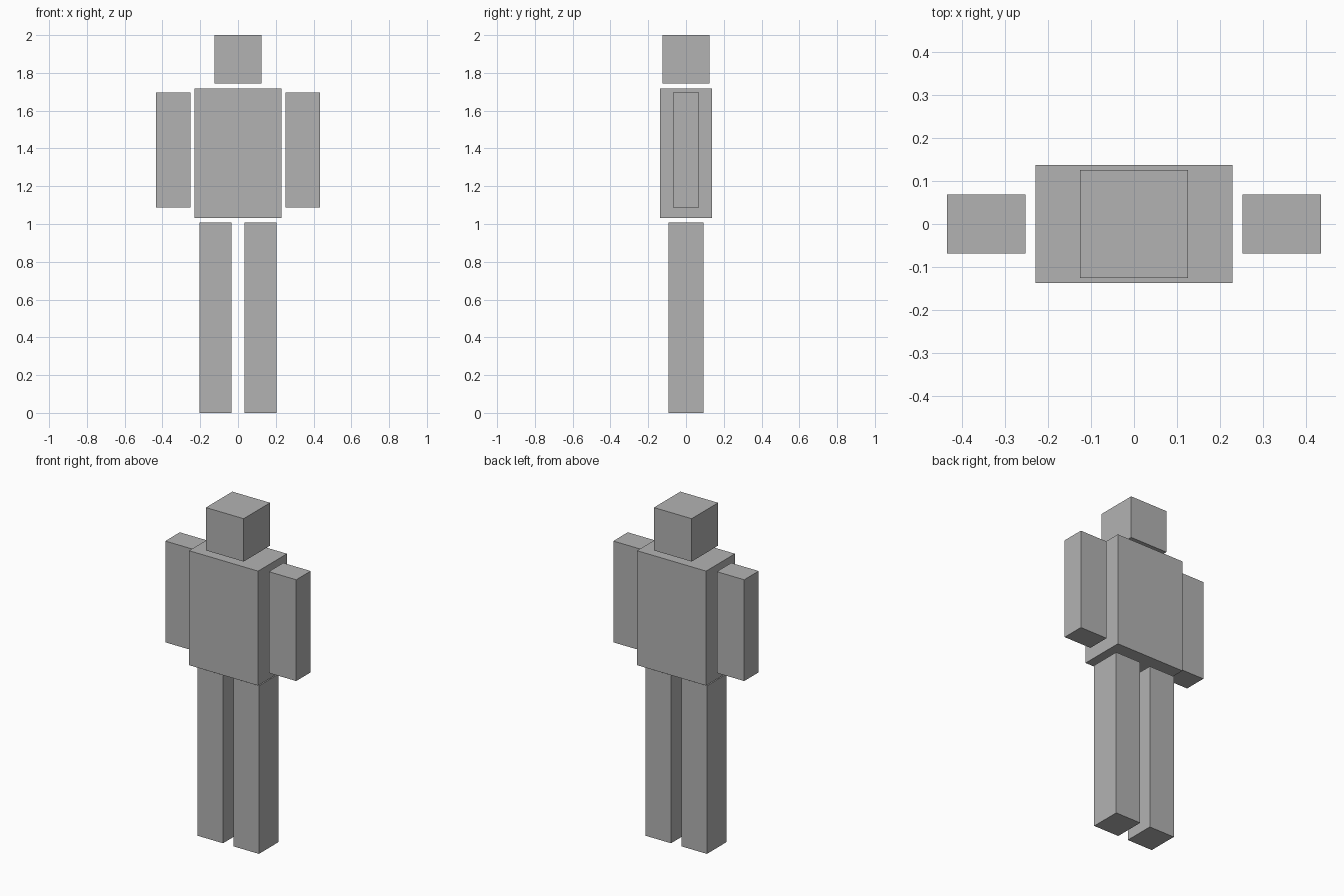
import bpy

cube = bpy.data.objects.get("Cube")
if cube:
    bpy.data.objects.remove(cube, do_unlink=True)

# Single grey material
grey = bpy.data.materials.new("plain grey")
grey.use_nodes = True
colour = (0.45, 0.45, 0.45, 1)
grey.diffuse_color = colour
grey.node_tree.nodes["Principled BSDF"].inputs["Base Color"].default_value = colour


def block(name, x, depth, z):
    """Box spanning the x and z ranges, centred front to back."""
    bpy.ops.mesh.primitive_cube_add(size=1)
    obj = bpy.context.object
    obj.name = name
    obj.location = (sum(x) / 2, 0, sum(z) / 2)
    obj.scale = (x[1] - x[0], depth, z[1] - z[0])
    bpy.ops.object.transform_apply(location=False, rotation=False, scale=True)
    obj.data.materials.append(grey)
    return obj


# Head and torso
block("head", (-0.125, 0.125), 0.25, (1.743, 2.0))
block("torso", (-0.229, 0.229), 0.273, (1.032, 1.718))

# Paired limbs, left is +x
for side, s in (("left", 1), ("right", -1)):
    block(side + "_arm", sorted((s * 0.252, s * 0.434)), 0.137, (1.088, 1.695))
    block(side + "_leg", sorted((s * 0.034, s * 0.204)), 0.186, (0.0, 1.007))
